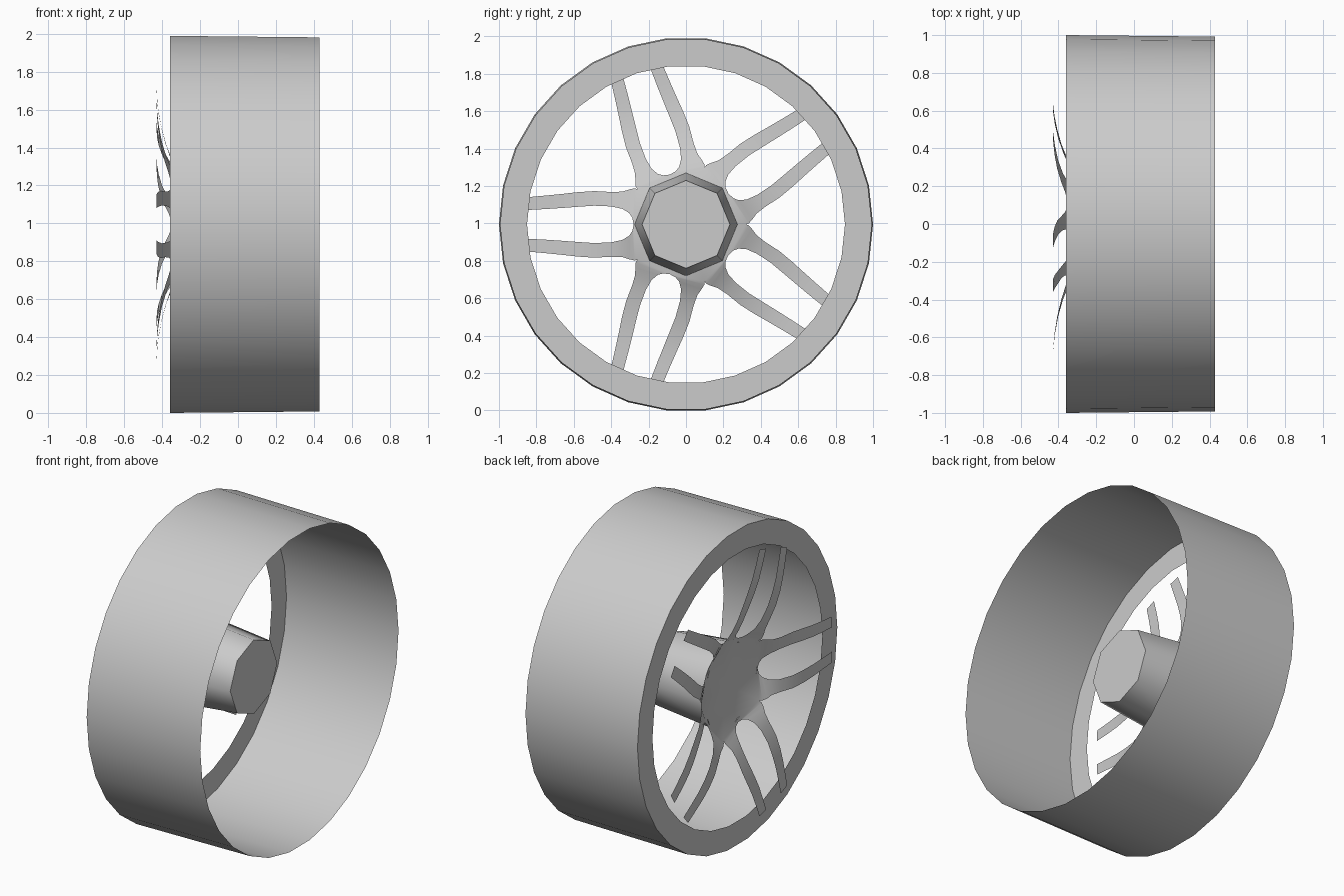
import bpy, bmesh, math

if "Cube" in bpy.data.objects:
    bpy.data.objects.remove(bpy.data.objects["Cube"])

CZ = 0.9945  # axle height


def finish(name, bm, angle):
    bmesh.ops.remove_doubles(bm, verts=bm.verts, dist=0.0005)
    bmesh.ops.recalc_face_normals(bm, faces=bm.faces)
    mesh = bpy.data.meshes.new(name)
    bm.to_mesh(mesh)
    bm.free()
    ob = bpy.data.objects.new(name, mesh)
    bpy.context.collection.objects.link(ob)
    bpy.ops.object.select_all(action='DESELECT')
    ob.select_set(True)
    bpy.context.view_layer.objects.active = ob
    bpy.ops.object.shade_smooth_by_angle(angle=math.radians(angle))
    return ob


def lathe(name, profile, sides, angle, cap=False):
    """Revolve (x, radius) points around the axle; optionally cap the last ring."""
    bm = bmesh.new()
    rings = []
    for x, r in profile:
        rings.append([bm.verts.new((x, r * math.cos(2 * math.pi * i / sides),
                                    CZ + r * math.sin(2 * math.pi * i / sides)))
                      for i in range(sides)])
    for a, b in zip(rings, rings[1:]):
        for i in range(sides):
            j = (i + 1) % sides
            bm.faces.new((a[i], a[j], b[j], b[i]))
    if cap:
        bm.faces.new(rings[-1])
    return finish(name, bm, angle)


# Rim: flat face ring and slightly tapered open barrel
lathe("rim", [(-0.36, 0.85), (-0.36, 1.0), (0.43, 0.992)], 30, 30)

# Hub: tapered octagonal stub with closed inner end
lathe("hub", [(-0.307, 0.275), (0.11, 0.235)], 8, 50, cap=True)

# Spokes: dished sheet, depth depends on radius
DISH = [(0, -0.27), (0.28, -0.305), (0.32, -0.33), (0.36, -0.358), (0.45, -0.39),
        (0.55, -0.413), (0.65, -0.427), (0.75, -0.43), (1, -0.43)]


def depth(r):
    for (r0, x0), (r1, x1) in zip(DISH, DISH[1:]):
        if r <= r1:
            return x0 + (x1 - x0) * (r - r0) / (r1 - r0)
    return DISH[-1][1]


# Edges of one spoke as (radial, sideways); the mirrored copy makes the pair
INNER = [(0.28, 0), (0.287, 0.035), (0.303, 0.06), (0.34, 0.083), (0.40, 0.096),
         (0.49, 0.10), (0.58, 0.094), (0.66, 0.088), (0.75, 0.082), (0.845, 0.077)]
OUTER = [(0.259, 0.188), (0.275, 0.193), (0.302, 0.187), (0.34, 0.175), (0.40, 0.173),
         (0.49, 0.178), (0.58, 0.172), (0.66, 0.163), (0.75, 0.154), (0.84, 0.146)]

bm = bmesh.new()
for k in range(5):
    a = math.pi + k * math.tau / 5
    for s in (1, -1):
        def vert(p):
            u, v = p[0], p[1] * s
            return bm.verts.new((depth(math.hypot(u, v)),
                                 u * math.cos(a) - v * math.sin(a),
                                 CZ + u * math.sin(a) + v * math.cos(a)))
        inner = [vert(p) for p in INNER]
        outer = [vert(p) for p in OUTER]
        for i in range(len(inner) - 1):
            bm.faces.new((inner[i], inner[i + 1], outer[i + 1], outer[i]))
        bm.faces.new((vert((0, 0)), inner[0], outer[0]))
finish("twin_spokes", bm, 30)
